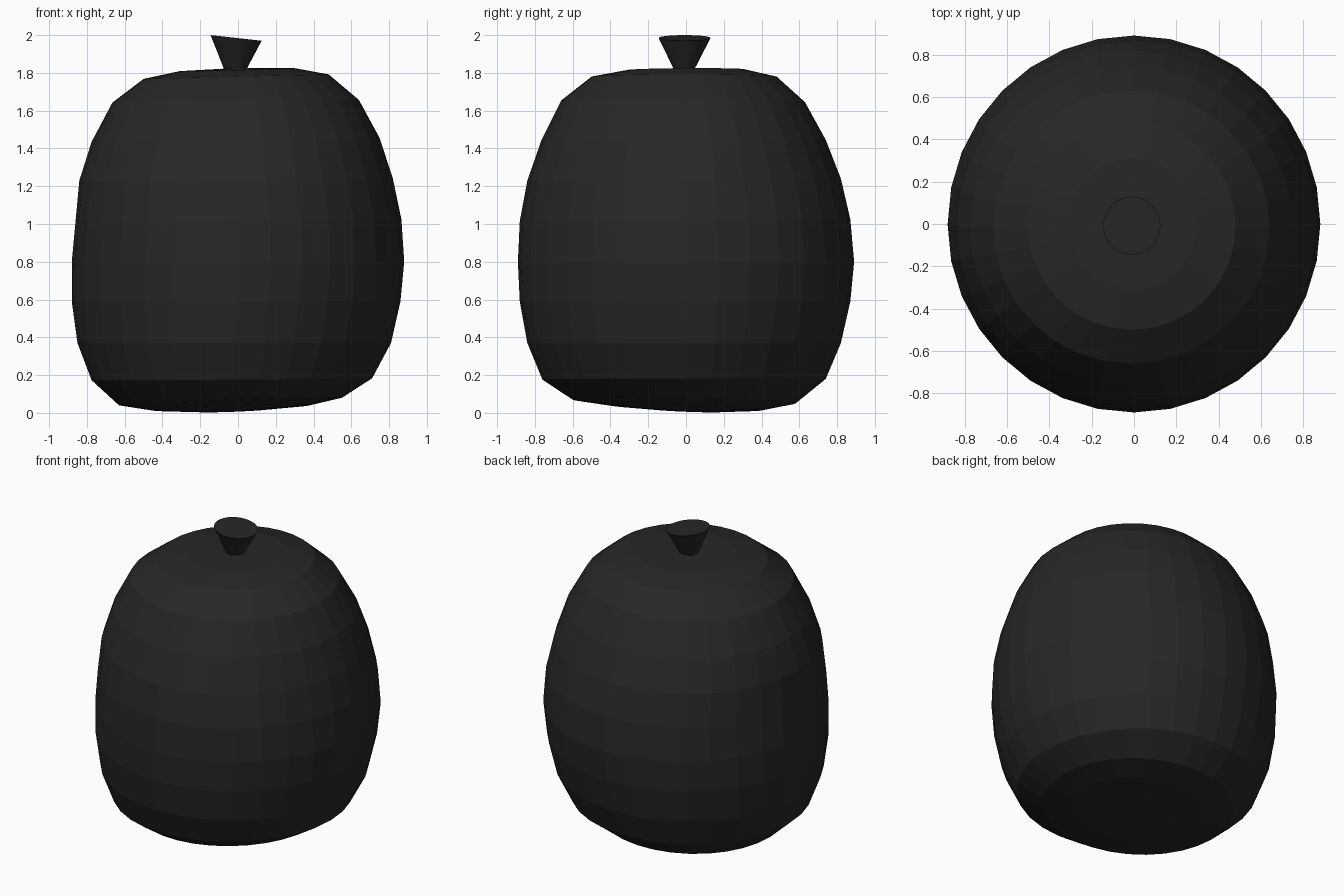
import bpy, bmesh
from math import cos, sin, tau

if "Cube" in bpy.data.objects:
    bpy.data.objects.remove(bpy.data.objects["Cube"])

SIDES = 32

mat = bpy.data.materials.new("matte_black")
mat.diffuse_color = (0.02, 0.02, 0.02, 1)
mat.use_nodes = True
mat.node_tree.nodes["Principled BSDF"].inputs["Base Color"].default_value = mat.diffuse_color


def lathe(name, rings, bottom_z=None, top_z=None):
    """Skin a stack of tilted elliptical rings.
    ring = (x min, x max, y min, y max, z, tilt along x, tilt along y)"""
    bm = bmesh.new()
    loops = []
    for x0, x1, y0, y1, z, tx, ty in rings:
        loop = []
        for i in range(SIDES):
            c, s = cos(tau * i / SIDES), sin(tau * i / SIDES)
            loop.append(bm.verts.new(((x0 + x1) / 2 + (x1 - x0) / 2 * c,
                                      (y0 + y1) / 2 + (y1 - y0) / 2 * s,
                                      z + tx * c + ty * s)))
        loops.append(loop)
    for a, b in zip(loops, loops[1:]):
        for i in range(SIDES):
            j = (i + 1) % SIDES
            bm.faces.new((a[i], a[j], b[j], b[i]))
    # close the ends with a fan, or a single flat face
    for loop, z in ((loops[0], bottom_z), (loops[-1], top_z)):
        if z is None:
            bm.faces.new(loop)
        else:
            tip = bm.verts.new((-0.01, 0, z))
            for i in range(SIDES):
                bm.faces.new((loop[i], loop[(i + 1) % SIDES], tip))
    bmesh.ops.recalc_face_normals(bm, faces=bm.faces)
    mesh = bpy.data.meshes.new(name)
    bm.to_mesh(mesh)
    bm.free()
    mesh.materials.append(mat)
    obj = bpy.data.objects.new(name, mesh)
    bpy.context.collection.objects.link(obj)
    return obj


# rounded, slightly leaning pot body
lathe("body", [
    (-0.22, 0.18, -0.20, 0.20, 0.014, 0.008, -0.008),
    (-0.45, 0.38, -0.40, 0.40, 0.027, 0.014, -0.013),
    (-0.63, 0.55, -0.60, 0.58, 0.06, 0.02, -0.01),
    (-0.775, 0.71, -0.76, 0.74, 0.178, 0.005, 0.002),
    (-0.85, 0.81, -0.84, 0.82, 0.37, 0, 0),
    (-0.88, 0.86, -0.88, 0.87, 0.59, 0, 0),
    (-0.88, 0.88, -0.89, 0.89, 0.80, 0, 0),
    (-0.86, 0.865, -0.88, 0.87, 1.02, 0.005, 0.005),
    (-0.84, 0.82, -0.84, 0.82, 1.235, 0.005, 0.005),
    (-0.775, 0.75, -0.765, 0.74, 1.445, 0.01, 0),
    (-0.665, 0.64, -0.66, 0.63, 1.65, 0.007, -0.005),
    (-0.50, 0.48, -0.50, 0.48, 1.78, 0.012, 0),
    (-0.31, 0.30, -0.31, 0.31, 1.817, 0.008, 0.002),
], bottom_z=0.008, top_z=1.826)

# flared knob with a tilted flat top
lathe("lid_knob", [
    (-0.07, 0.04, -0.06, 0.04, 1.81, 0, 0),
    (-0.145, 0.125, -0.145, 0.13, 1.985, -0.015, 0),
])
